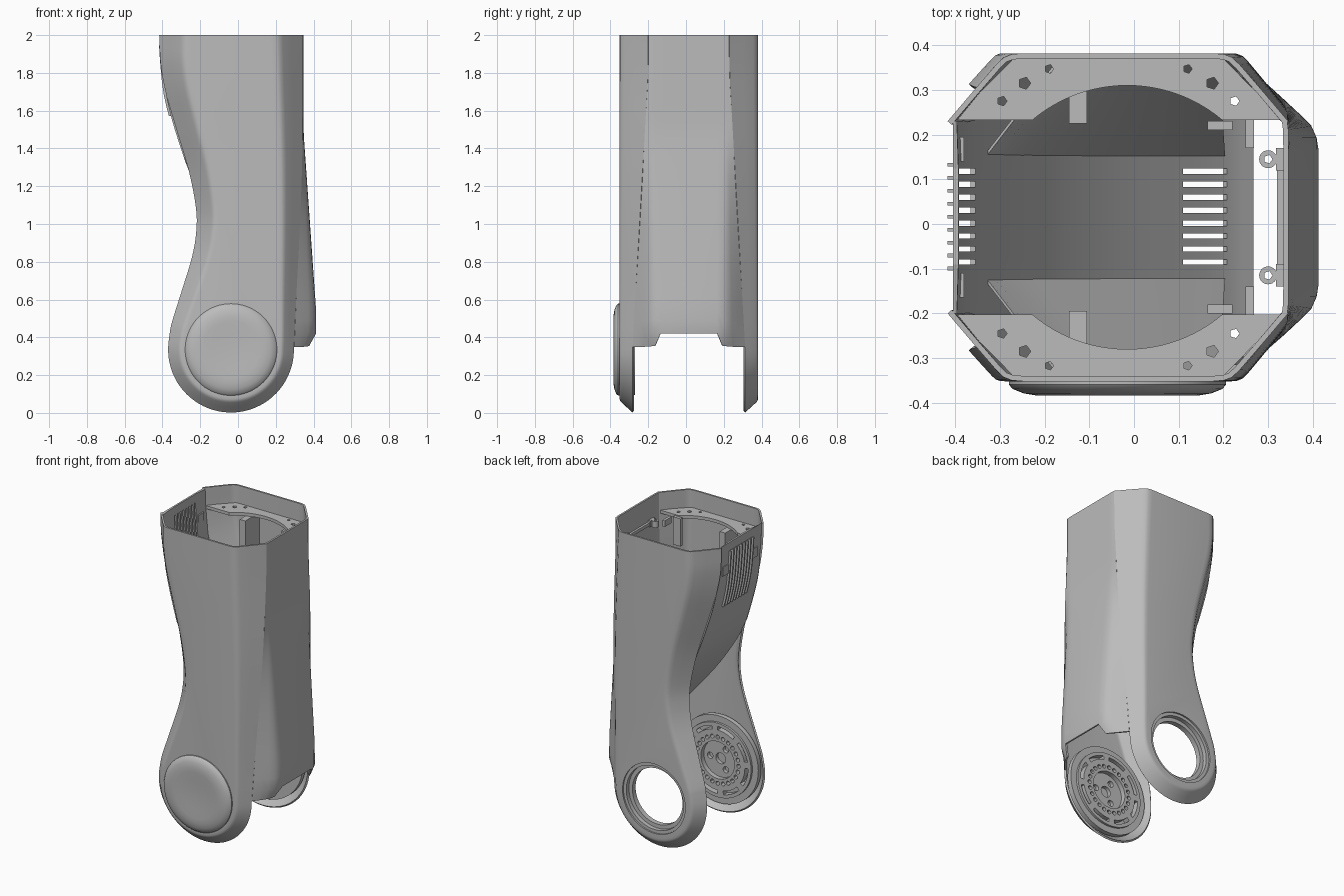
import bpy, bmesh, math
from mathutils import Vector

if "Cube" in bpy.data.objects:
    bpy.data.objects.remove(bpy.data.objects["Cube"])

grey = bpy.data.materials.new("mid_grey")
grey.use_nodes = True
grey.diffuse_color = (0.5, 0.5, 0.5, 1)
grey.node_tree.nodes["Principled BSDF"].inputs["Base Color"].default_value = (0.5, 0.5, 0.5, 1)

CY = 0.015                     # depth centre of the housing
HUB = (-0.037, 0.335)          # joint axis (x, z)
R = 0.333


def lerp(a, b, t):
    return a + (b - a) * max(0, min(1, t))


def smooth_path(pts, n=5):
    """Catmull-Rom through the points."""
    p = [Vector(q) for q in pts]
    p = [2 * p[0] - p[1]] + p + [2 * p[-1] - p[-2]]
    out = []
    for a, b, c, d in zip(p, p[1:], p[2:], p[3:]):
        for i in range(n):
            t = i / n
            out.append(0.5 * (2 * b + (c - a) * t + (2 * a - 5 * b + 4 * c - d) * t * t
                              + (3 * b - a - 3 * c + d) * t ** 3))
    return out + [p[-2]]


def finish(bm, name, thick=0, cutters=(), angle=30, fix=True):
    if fix:
        bmesh.ops.recalc_face_normals(bm, faces=bm.faces)
    me = bpy.data.meshes.new(name)
    bm.to_mesh(me)
    bm.free()
    ob = bpy.data.objects.new(name, me)
    bpy.context.collection.objects.link(ob)
    me.materials.append(grey)
    bpy.ops.object.select_all(action='DESELECT')
    ob.select_set(True)
    bpy.context.view_layer.objects.active = ob
    if thick:
        m = ob.modifiers.new("thickness", 'SOLIDIFY')
        m.thickness, m.offset = thick, -1
        bpy.ops.object.modifier_apply(modifier=m.name)
    for c in cutters:
        m = ob.modifiers.new("cut", 'BOOLEAN')
        m.operation, m.solver, m.object = 'DIFFERENCE', 'EXACT', c
        bpy.ops.object.modifier_apply(modifier=m.name)
        bpy.data.objects.remove(c)
    bpy.ops.object.shade_smooth_by_angle(angle=math.radians(angle))
    return ob


def prisms(name, outlines, lo, hi, axis='y', cutters=()):
    """Extrude flat outlines along y or z into one object."""
    bm = bmesh.new()
    for o in outlines:
        ends = [[bm.verts.new((u, w, v) if axis == 'y' else (u, v, w)) for u, v in o] for w in (lo, hi)]
        for e in ends:
            bm.faces.new(e)
        for i in range(len(o)):
            j = (i + 1) % len(o)
            bm.faces.new((ends[0][i], ends[0][j], ends[1][j], ends[1][i]))
    return finish(bm, name, cutters=cutters)


def circle(c, r, n=64):
    return [(c[0] + r * math.cos(math.tau * i / n), c[1] + r * math.sin(math.tau * i / n)) for i in range(n)]


def around(r, n, size, sides):
    return [circle(p, size, sides) for p in circle(HUB, r, n)]


def sector(c, r0, r1, a0, a1, n=8):
    ang = [lerp(a0, a1, i / n) for i in range(n + 1)]
    return ([(c[0] + r1 * math.cos(a), c[1] + r1 * math.sin(a)) for a in ang]
            + [(c[0] + r0 * math.cos(a), c[1] + r0 * math.sin(a)) for a in reversed(ang)])


def rect(x0, x1, y0, y1):
    return [(x0, y0), (x1, y0), (x1, y1), (x0, y1)]


def lathe(name, profile, n=72):
    """Revolve (radius, y) points around the joint axis."""
    bm = bmesh.new()
    rings = [[bm.verts.new((x, y, z)) for x, z in circle(HUB, r, n)] for r, y in profile]
    for a, b in zip(rings, rings[1:]):
        for i in range(n):
            j = (i + 1) % n
            bm.faces.new((a[i], a[j], b[j], b[i]))
    bm.faces.new(rings[0])
    bm.faces.new(rings[-1])
    return finish(bm, name)


# Side silhouette: waisted left edge, round foot, nearly straight right edge
left = smooth_path([(-.417, 2), (-.41, 1.85), (-.383, 1.7), (-.325, 1.5), (-.26, 1.28), (-.222, 1.08),
                    (-.222, .95), (-.245, .82), (-.3, .64), (-.35, .48), (-.362, .42)])
foot = [Vector((HUB[0] + R * math.cos(a), HUB[1] + R * math.sin(a)))
        for a in (math.radians(168 + 192 * i / 40) for i in range(41))]
right = smooth_path([(.296, .335), (.308, .6), (.328, 1), (.341, 1.4), (.345, 2)])
outline = left + foot[1:-1] + right


def edge_h(z):
    return lerp(.298, .215, (z - .35) / 1.45)


def side_shell(name, s, cutters):
    bm = bmesh.new()
    rows = []
    for f, g in ((0, 0), (.45, .47), (.8, .83), (.93, .94), (1.06, .985), (1.25, 1)):
        row = []
        for i, p in enumerate(outline):
            d = (outline[min(i + 1, len(outline) - 1)] - outline[max(i - 1, 0)]).normalized()
            n = Vector((-d.y, d.x))
            if i in (0, len(outline) - 1):
                n = Vector((1 if i == 0 else -1, 0))
            q = p + n * f * lerp(.065, .135, (p.y - .4) / 1.6)
            h = lerp(edge_h(p.y), .367, g)
            row.append(bm.verts.new((q.x, CY + s * h, q.y)))
        rows.append(row)
    for a, b in zip(rows, rows[1:]):
        for i in range(len(a) - 1):
            bm.faces.new((a[i], a[i + 1], b[i + 1], b[i]))
    big = bm.faces.new(rows[-1])
    bmesh.ops.recalc_face_normals(bm, faces=bm.faces)
    if big.normal.y * s < 0:
        bmesh.ops.reverse_faces(bm, faces=bm.faces)
    return finish(bm, name, .012, cutters, fix=False)


side_shell("front_shell", -1, [])
side_shell("back_shell", 1, [prisms("hole_cutter", [circle(HUB, .225)], .25, .5)])

# Round cap on the front joint
lathe("joint_cap", [(.243, CY - .355), (.243, CY - .374), (.235, CY - .384), (.21, CY - .394),
                    (.18, CY - .399), (.15, CY - .399), (.1, CY - .396), (.02, CY - .394)])

# Joint plate inside the front shell, with bolt circle and arc slots
arcs = [sector(HUB, .195, .218, math.tau * i / 8, math.tau * (i + .75) / 8) for i in range(8)]
cuts = [prisms("bolt_cutter", around(.15, 24, .013, 12) + arcs, -.31, -.25),
        prisms("bowl_cutter", [circle(HUB, .12)], -.302, -.25),
        prisms("pin_cutter", around(.075, 3, .02, 16) + [circle(HUB, .035, 24)], -.325, -.25)]
prisms("joint_plate", [circle(HUB, .24)], -.335, -.271, cutters=cuts)
prisms("joint_plate_rim", [circle(HUB, .282)], -.315, -.285,
       cutters=[prisms("rim_cutter", [circle(HUB, .238)], -.5, -.2)])

# Stepped bearing ring in the back shell
prisms("bearing_ring", [circle(HUB, .232)], .312, .372,
       cutters=[prisms("bore_cutter", [circle(HUB, .18)], .2, .5),
                prisms("step_cutter", [circle(HUB, .205)], .345, .5)])
prisms("bearing_backing", [circle(HUB, .282)], .312, .342,
       cutters=[prisms("bore_cutter", [circle(HUB, .18)], .2, .5)])


def grid(name, rows, thick, skip=lambda i, j: False, toward=Vector((1, 0, 0)), angle=20):
    bm = bmesh.new()
    v = [[bm.verts.new(p) for p in r] for r in rows]
    for i in range(len(v) - 1):
        for j in range(len(v[0]) - 1):
            if not skip(i, j):
                bm.faces.new((v[i][j], v[i][j + 1], v[i + 1][j + 1], v[i + 1][j]))
    bm.normal_update()
    if sum(f.normal.dot(toward) for f in bm.faces) < 0:
        bmesh.ops.reverse_faces(bm, faces=bm.faces)
    bmesh.ops.delete(bm, geom=[p for p in bm.verts if not p.link_faces], context='VERTS')
    return finish(bm, name, thick, angle=angle, fix=False)


# Right cover panel: flat centre, rounded flanks that widen downward, notched foot
flank = [(1, 0, .35), (.7, .32, .35), (.4, .62, .35), (.15, .85, .352), (-.12, .96, .355), (-.4, 1, .42)]
rows = []
for i in range(25):
    row = []
    for side, cols in ((-1, flank), (1, flank[::-1])):
        for u, bulge, zb in cols:
            z = lerp(2, zb, i / 24)
            xo = lerp(.346, .413, (1.5 - z) / .95) - max(0, .42 - z) * .5
            xi = lerp(.298, .343, (z - .35) / 1.1)
            h = lerp(.19, edge_h(z), u) if u >= 0 else .19 + u * .1
            row.append((lerp(xi, xo, bulge), CY + side * h, z))
    rows.append(row)
grid("right_cover", rows, .012, angle=32)

# Left vent panel that sweeps into the sloping inner floor, with slots
ys = [-.27, -.21]
for i in range(8):
    y = -.085 + i * .029
    ys += [y - .006, y + .006]
ys += [.24, .3]
path = smooth_path([(-.405, 2), (-.4, 1.88), (-.378, 1.68), (-.318, 1.46), (-.235, 1.24),
                    (-.08, 1.0), (.1, .78), (.2, .67), (.26, .62)], 4)


def opening(i, j):
    slot = 2 <= j < 18 and j % 2 == 0 and (2 <= i < 9 or 24 <= i < 28)
    return slot or (i >= 28 and j in (0, len(ys) - 2))


def floor_y(y, z):
    return max(CY - edge_h(z), min(CY + edge_h(z), y * 1.1 if abs(y) > .2 and z > .7 else y))


grid("vent_panel", [[(p.x, floor_y(y, p.y), p.y) for y in ys] for p in path], .012, opening,
     toward=Vector((-1, 0, 0)))

# Thin fins between the vents
fin = [(p.x - .014, p.y) for p in path[2:11]] + [(p.x, p.y) for p in reversed(path[2:11])]
for i in range(9):
    y = -.0995 + i * .029
    prisms("vent_fin", [fin], y - .004, y + .004)

for s, tag in ((-1, "front"), (1, "back")):
    def slab(name, x0, x1, h0, h1, z0, z1):
        y0, y1 = sorted((CY + s * h0, CY + s * h1))
        prisms(tag + name, [rect(x0, x1, y0, y1)], z0, z1, 'z')

    # Mounting flange under the top rim
    arc = [(-.015 + .33 * math.sin(a), CY + s * (-.035 + .33 * math.cos(a)))
           for a in (math.radians(40 - 80 * i / 24) for i in range(25))]
    pts = [(-.405, CY + s * .218), (-.27, CY + s * .355), (.2, CY + s * .355), (.335, CY + s * .218)]
    holes = [circle((x, CY + s * h), r, 5) for x, h, r in
             ((-.19, .332, .01), (-.245, .3, .014), (-.295, .26, .011),
              (.12, .332, .01), (.175, .3, .014), (.225, .26, .011))]
    prisms(tag + "_flange", [pts + arc], 1.865, 1.885, 'z',
           [prisms("flange_cutter", holes, 1.8, 1.95, 'z')])

    # Sloping side wall between the floor and the shell
    low = [p for p in path if -.35 < p.x < .21]
    top = [(lerp(-.17, .19, i / (len(low) - 1)), CY + s * .345, 1.6) for i in range(len(low))]
    grid(tag + "_inner_wall", [[(p.x + .004, CY + s * .135, p.y + .006) for p in low], top], .006,
         toward=Vector((0, -s, 0)))

    # Ribs, clips and screw bosses
    slab("_rib", -.145, -.105, .21, .355, 1.4, 1.865)
    slab("_clip", .165, .22, .195, .215, 1.7, 1.88)
    slab("_hook", .25, .268, .155, .225, 1.82, 1.86)
    slab("_vent_boss", -.402, -.38, .125, .18, 1.8, 1.86)
    slab("_boss_arm", .318, .342, .105, .155, 1.82, 1.86)
    c = (.3, CY + s * .13)
    prisms(tag + "_boss", [circle(c, .02, 24)], 1.82, 1.86, 'z',
           [prisms("boss_cutter", [circle(c, .01, 5)], 1.7, 2, 'z')])
prisms("cover_ledge", [rect(.32, .342, CY - .15, CY + .15)], 1.83, 1.85, 'z')
